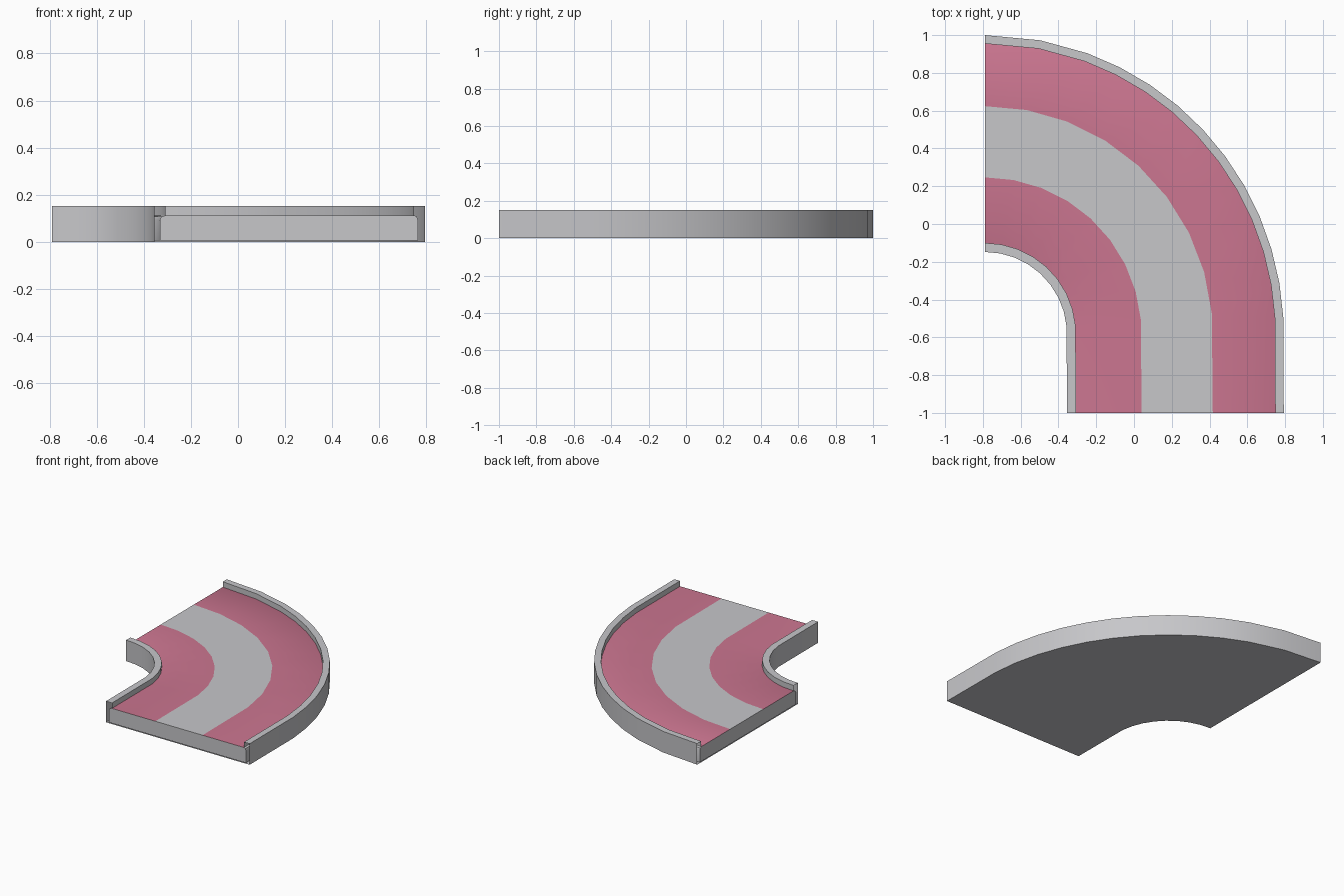
import bpy, bmesh, math

if "Cube" in bpy.data.objects:
    bpy.data.objects.remove(bpy.data.objects["Cube"])

CX, CY = -0.79, -0.583            # centre of the bend
TOP, FLOOR, LOW = 0.152, 0.113, 0.006
R_IN, R_OUT = 0.435, 1.583        # outer faces of the two rims
F_IN, F_OUT = 0.483, 1.538        # visible floor limits
B_IN, B_OUT = 0.458, 1.554        # hidden sides of the floor slab

COARSE = [90 - 10.6 * k for k in range(9)]
FINE = [90, 79.3] + [69.9 - 6.68 * k for k in range(11)]


def material(name, rgb):
    m = bpy.data.materials.new(name)
    m.diffuse_color = (*rgb, 1)
    m.use_nodes = True
    m.node_tree.nodes["Principled BSDF"].inputs["Base Color"].default_value = m.diffuse_color
    return m


grey = material("light grey", (0.57, 0.57, 0.59))
pink = material("pink", (0.60, 0.18, 0.28))


def path(r, z, angles):
    """Quarter bend followed by a short straight run to the front."""
    pts = [(CX + r * math.cos(math.radians(a)), CY + r * math.sin(math.radians(a)), z)
           for a in angles]
    return pts + [(CX + r, -1.0, z)]


def sweep(bm, profile, angles):
    """Sweep an open (radius, height) profile along the bend."""
    rows = [[bm.verts.new(p) for p in path(r, z, angles)] for r, z in profile]
    for a, b in zip(rows, rows[1:]):
        for j in range(len(a) - 1):
            bm.faces.new((a[j], a[j + 1], b[j + 1], b[j]))


def sheet(bm, r0, a0, r1, a1, z, up=True, mat=0):
    """Flat curved strip between two radii."""
    pts = path(r1, z, a1) + path(r0, z, a0)[::-1]
    f = bm.faces.new([bm.verts.new(p) for p in pts])
    f.normal_update()
    if (f.normal.z > 0) != up:
        f.normal_flip()
    f.material_index = mat
    return f


def finish(bm, name, mats):
    bmesh.ops.remove_doubles(bm, verts=bm.verts, dist=0.0001)
    bmesh.ops.triangulate(bm, faces=[f for f in bm.faces if len(f.verts) > 12])
    me = bpy.data.meshes.new(name)
    bm.to_mesh(me)
    bm.free()
    for m in mats:
        me.materials.append(m)
    ob = bpy.data.objects.new(name, me)
    bpy.context.collection.objects.link(ob)
    bpy.ops.object.select_all(action='DESELECT')
    ob.select_set(True)
    bpy.context.view_layer.objects.active = ob
    bpy.ops.object.shade_smooth_by_angle(angle=math.radians(30))
    return ob


# rims: hollow shells with open ends
bm = bmesh.new()
sweep(bm, [(F_OUT, FLOOR), (F_OUT, TOP), (R_OUT, TOP), (R_OUT, 0)], FINE)
finish(bm, "outer_rim", [grey])
bm = bmesh.new()
sweep(bm, [(R_IN, 0), (R_IN, TOP), (F_IN, TOP), (F_IN, FLOOR)], COARSE)
finish(bm, "inner_rim", [grey])

# underside
bm = bmesh.new()
sheet(bm, R_IN, COARSE, R_OUT, FINE, 0, up=False)
finish(bm, "underside", [grey])

# floor slab: three coloured lanes, rounded hidden sides, closed ends
bm = bmesh.new()
sheet(bm, F_IN, COARSE, 0.83, COARSE, FLOOR, mat=1)
sheet(bm, 0.83, COARSE, 1.207, COARSE, FLOOR)
sheet(bm, 1.207, COARSE, F_OUT, FINE, FLOOR, mat=1)
side_in = [(B_IN, LOW), (B_IN, FLOOR - 0.02), (B_IN + 0.007, FLOOR - 0.006), (F_IN, FLOOR)]
side_out = [(F_OUT, FLOOR), (B_OUT - 0.005, FLOOR - 0.006), (B_OUT, FLOOR - 0.02), (B_OUT, LOW)]
sweep(bm, side_in, COARSE)
sweep(bm, side_out, FINE)
section = side_in + [(0.83, FLOOR), (1.207, FLOOR)] + side_out
bm.faces.new([bm.verts.new((CX + r, -1, z)) for r, z in section][::-1])
bm.faces.new([bm.verts.new((CX, CY + r, z)) for r, z in section][::-1])
finish(bm, "floor_slab", [grey, pink])
